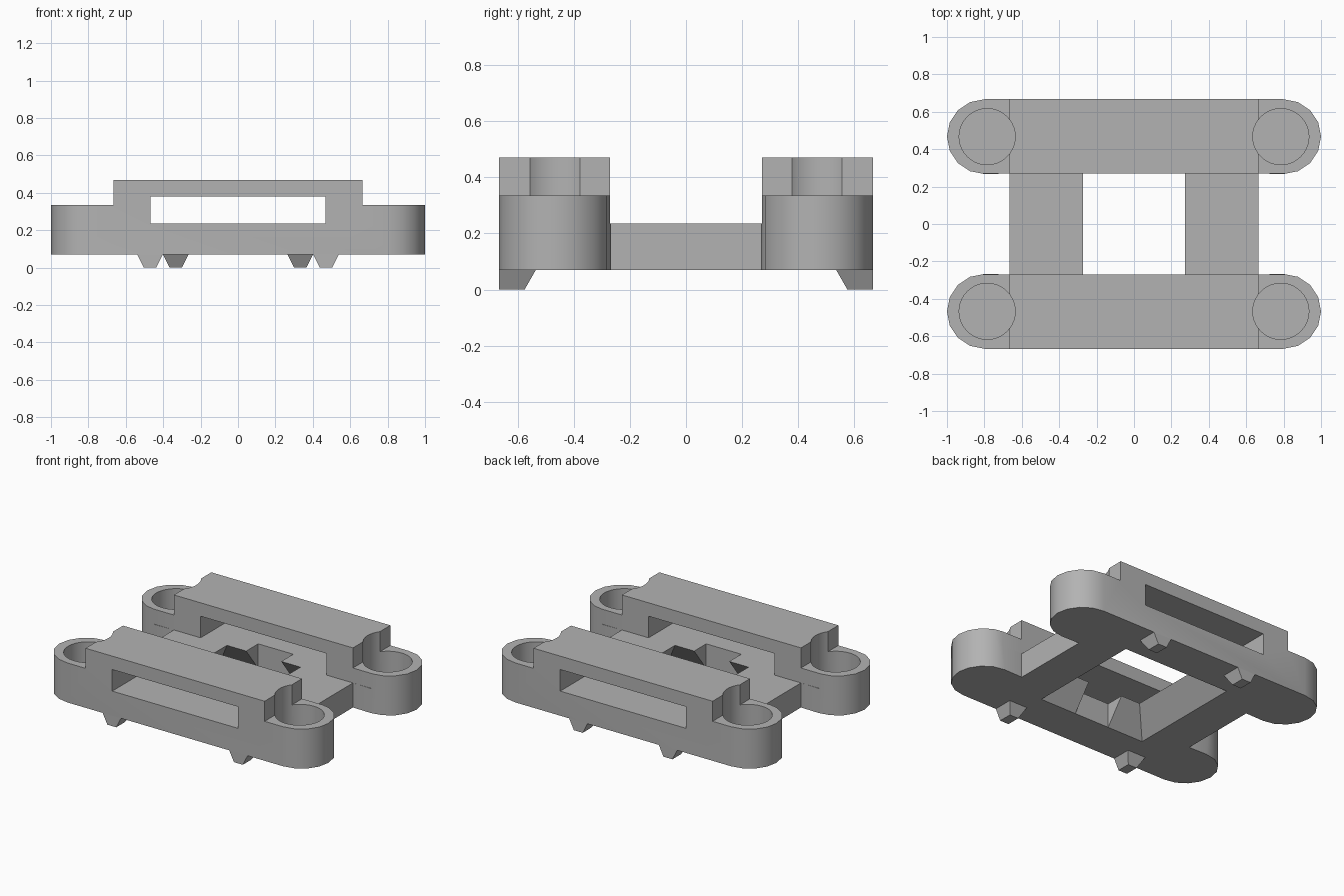
import bpy
import bmesh
from math import sin, cos, pi, radians

if "Cube" in bpy.data.objects:
    bpy.data.objects.remove(bpy.data.objects["Cube"])

grey = bpy.data.materials.new("plain_grey")
grey.use_nodes = True
colour = (0.45, 0.45, 0.45, 1)
grey.diffuse_color = colour
grey.node_tree.nodes["Principled BSDF"].inputs["Base Color"].default_value = colour

# Main dimensions
BASE, DECK, RIM, TOP = 0.07, 0.235, 0.335, 0.47
RAIL_IN, RAIL_MID, RAIL_R = 0.27, 0.467, 0.2
SIDE, END = 0.665, 0.8


def make(name, bm):
    bmesh.ops.recalc_face_normals(bm, faces=bm.faces)
    mesh = bpy.data.meshes.new(name)
    bm.to_mesh(mesh)
    bm.free()
    mesh.materials.append(grey)
    obj = bpy.data.objects.new(name, mesh)
    bpy.context.collection.objects.link(obj)
    return obj


def loft(name, lower, upper, z0, z1):
    """Solid between two matching outlines."""
    bm = bmesh.new()
    a = [bm.verts.new((x, y, z0)) for x, y in lower]
    b = [bm.verts.new((x, y, z1)) for x, y in upper]
    bm.faces.new(a)
    bm.faces.new(b)
    for i in range(len(a)):
        j = (i + 1) % len(a)
        bm.faces.new((a[i], a[j], b[j], b[i]))
    return make(name, bm)


def rect(x0, x1, y0, y1):
    return [(x0, y0), (x1, y0), (x1, y1), (x0, y1)]


def box(name, x0, x1, y0, y1, z0, z1):
    r = rect(x0, x1, y0, y1)
    return loft(name, r, r, z0, z1)


def cut(obj, cutter):
    cutter.hide_render = True
    mod = obj.modifiers.new("cut", "BOOLEAN")
    mod.operation = "DIFFERENCE"
    mod.solver = "EXACT"
    mod.object = cutter
    bpy.context.view_layer.objects.active = obj
    bpy.ops.object.modifier_apply(modifier=mod.name)
    bpy.data.objects.remove(cutter)


# H-shaped outline: two round-ended rails joined by a narrower middle
quarter = [(SIDE, RAIL_IN)]
for i in range(9):
    t = -pi / 2 + i * pi / 8
    quarter.append((END + RAIL_R * cos(t), RAIL_MID + RAIL_R * sin(t)))
half = quarter + [(-x, y) for x, y in reversed(quarter)]
outline = half + [(-x, -y) for x, y in half]
frame = loft("frame", outline, outline, BASE, TOP)

# Low middle deck between the rails
cut(frame, box("deck_cutter", -1.2, 1.2, -RAIL_IN, RAIL_IN, DECK, 0.6))
# Long slot through both rails
cut(frame, box("slot_cutter", -0.467, 0.467, -1, 1, DECK, 0.38))
# Flared central opening with a notch into each rail
flare, over = (0.4 - 0.273) / (DECK - BASE), 0.02
low, high = 0.4 + flare * over, 0.273 - flare * over
cut(frame, loft("opening_cutter", rect(-low, low, -low, low),
                rect(-high, high, -high, high), BASE - over, DECK + over))
cut(frame, box("notch_cutter", -0.13, 0.13, -0.4, 0.4, 0, 0.3))

# Lowered rail ends and round wells
circle = [(0.15 * cos(i * pi / 20), 0.15 * sin(i * pi / 20)) for i in range(40)]
for sx in (-1, 1):
    x0, x1 = sorted((sx * SIDE, sx * 1.2))
    cut(frame, box("end_cutter", x0, x1, -1, 1, RIM, 0.6))
    for sy in (-1, 1):
        ring = [(sx * 0.785 + x, sy * RAIL_MID + y) for x, y in circle]
        cut(frame, loft("well_cutter", ring, ring, 0.135, 0.6))

frame.select_set(True)
bpy.context.view_layer.objects.active = frame
bpy.ops.object.shade_smooth_by_angle(angle=radians(30))

# Tapered feet, flush with the outer rail sides
for sy, fx, row in ((-1, 0.47, "front"), (1, 0.333, "back")):
    for sx, side in ((-1, "right"), (1, "left")):
        c = sx * fx
        outer = sy * 0.667
        loft(f"{row}_{side}_foot",
             rect(c - 0.033, c + 0.033, sy * 0.575, outer),
             rect(c - 0.068, c + 0.068, sy * 0.535, outer), 0, BASE)
